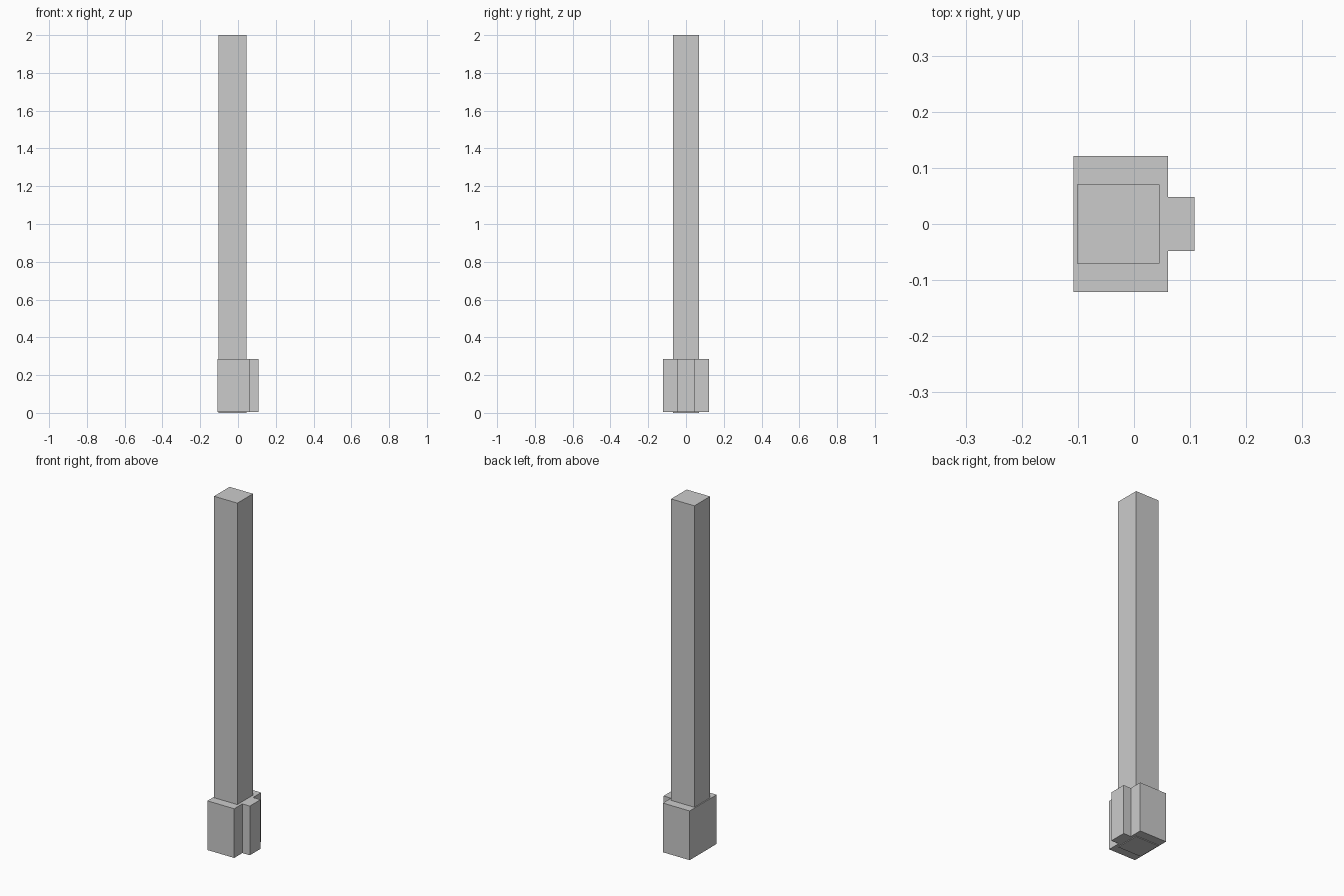
import bpy, bmesh

if "Cube" in bpy.data.objects:
    bpy.data.objects.remove(bpy.data.objects["Cube"])


def extrude_profile(name, points, z0, z1):
    """Closed prism from an XY outline."""
    bm = bmesh.new()
    face = bm.faces.new([bm.verts.new((x, y, z0)) for x, y in points])
    top = bmesh.ops.extrude_face_region(bm, geom=[face])["geom"]
    for v in top:
        if isinstance(v, bmesh.types.BMVert):
            v.co.z = z1
    bmesh.ops.recalc_face_normals(bm, faces=bm.faces[:])
    mesh = bpy.data.meshes.new(name)
    bm.to_mesh(mesh)
    bm.free()
    obj = bpy.data.objects.new(name, mesh)
    bpy.context.collection.objects.link(obj)
    return obj


# Tall square post, running through the base to the ground
extrude_profile("post", [(-0.102, -0.07), (0.045, -0.07),
                         (0.045, 0.07), (-0.102, 0.07)], 0.0, 2.0)

# T-shaped base block with a rib on the +x side, mirrored in y
half = [(-0.108, -0.121), (0.061, -0.121), (0.061, -0.048), (0.108, -0.048)]
outline = half + [(x, -y) for x, y in reversed(half)]
extrude_profile("base_block", outline, 0.004, 0.284)
